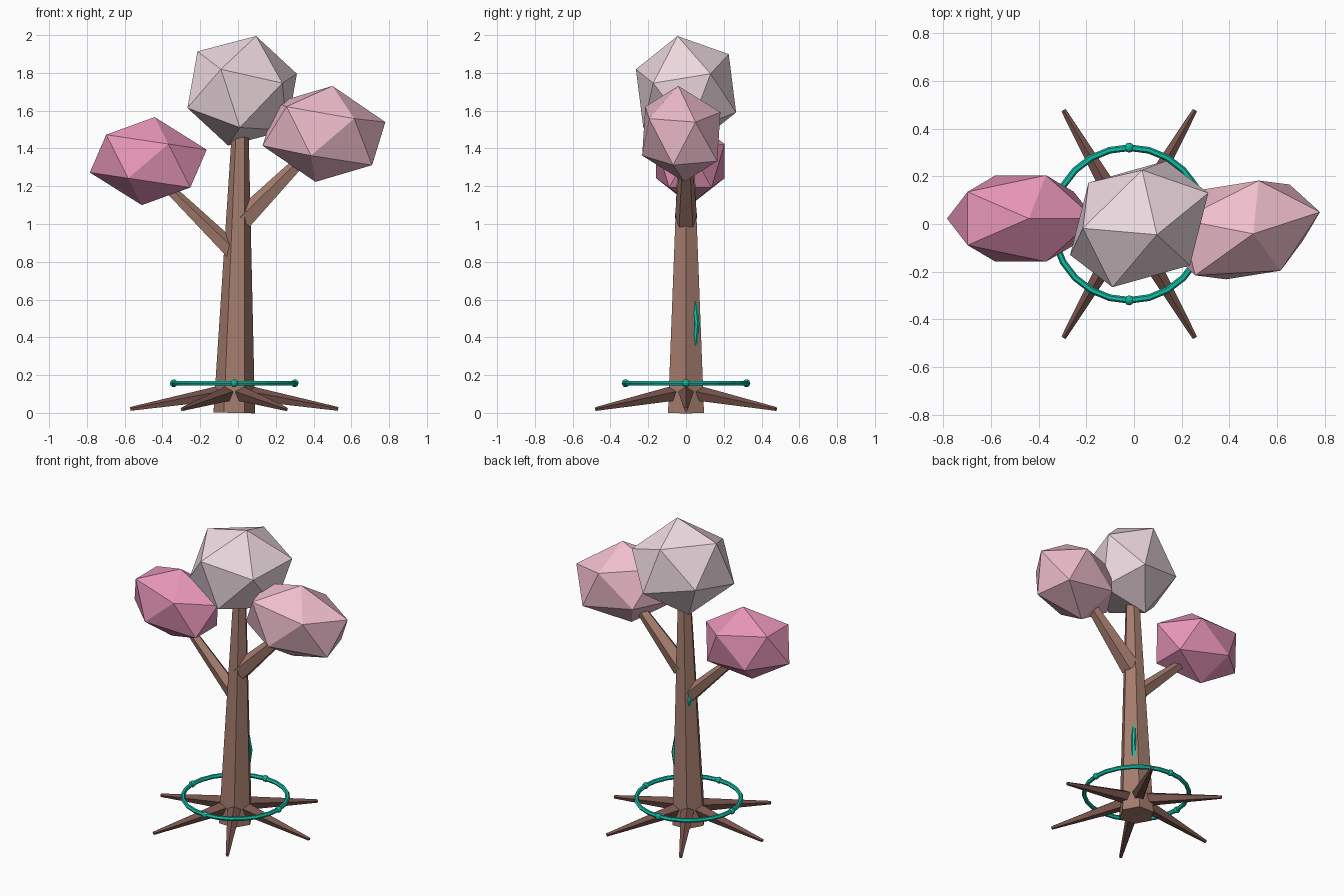
import bpy, bmesh, math
from mathutils import Vector, Matrix

if "Cube" in bpy.data.objects:
    bpy.data.objects.remove(bpy.data.objects["Cube"])


def material(name, rgb):
    m = bpy.data.materials.new(name)
    m.diffuse_color = (*rgb, 1)
    m.use_nodes = True
    m.node_tree.nodes["Principled BSDF"].inputs["Base Color"].default_value = m.diffuse_color
    return m


BARK = material("bark", (0.376, 0.205, 0.156))
ROOT = material("root_bark", (0.19, 0.09, 0.072))
TEAL = material("teal", (0.005, 0.515, 0.376))
PALE = material("pale_blossom", (0.855, 0.70, 0.745))
PINK = material("pink_blossom", (0.87, 0.515, 0.61))
ROSE = material("rose_blossom", (0.807, 0.305, 0.485))


def finish(name, bm, mat):
    bmesh.ops.recalc_face_normals(bm, faces=bm.faces)
    me = bpy.data.meshes.new(name)
    bm.to_mesh(me)
    bm.free()
    me.materials.append(mat)
    ob = bpy.data.objects.new(name, me)
    bpy.context.collection.objects.link(ob)
    return ob


def limb(name, a, b, ra, rb, sides, mat):
    """Flat-sided tapered limb from a to b."""
    a, b = Vector(a), Vector(b)
    d = (b - a).normalized()
    side = Vector((0, 0, 1)).cross(d).normalized()
    up = d.cross(side)
    bm = bmesh.new()
    rings = []
    for p, r in ((a, ra), (b, rb)):
        rings.append([bm.verts.new(p + r * (math.cos(t) * up + math.sin(t) * side))
                      for t in (2 * math.pi * i / sides for i in range(sides))])
    for i in range(sides):
        j = (i + 1) % sides
        bm.faces.new((rings[0][i], rings[0][j], rings[1][j], rings[1][i]))
    for ring in rings:
        bm.faces.new(ring)
    return finish(name, bm, mat)


def foliage(name, centre, x, y, z, mat):
    """Icosahedron stretched along three axis vectors."""
    m = Matrix((x, y, z)).transposed().to_4x4()
    m.translation = centre
    bm = bmesh.new()
    bmesh.ops.create_icosphere(bm, subdivisions=1, radius=1)
    bmesh.ops.transform(bm, matrix=m, verts=bm.verts)
    return finish(name, bm, mat)


CX = -0.02

# Trunk and two branches
limb("trunk", (CX, 0, 0), (0.012, 0, 1.5), 0.11, 0.044, 6, BARK)
limb("left_branch", (-0.013, 0, 0.84), (-0.40, 0.01, 1.22), 0.052, 0.027, 5, BARK)
limb("right_branch", (0.025, 0, 1.02), (0.38, 0, 1.38), 0.062, 0.03, 5, BARK)

# Six spreading roots
for i in range(6):
    t = i * math.pi / 3
    c, s = math.cos(t), math.sin(t)
    limb(f"root_{i + 1}", (CX + 0.05 * c, 0.05 * s, 0.105),
         (CX + 0.55 * c, 0.55 * s, 0.02), 0.045, 0.011, 5, ROOT)

# Blossom clumps
foliage("top_foliage", (0.022, 0, 1.705), (0.287, 0.168, -0.044),
        (-0.118, 0.235, 0.09), (0.074, -0.045, 0.29), PALE)
foliage("right_foliage", (0.455, -0.025, 1.477), (0.341, 0.092, -0.057),
        (-0.054, 0.222, 0.02), (0.045, -0.016, 0.254), PINK)
foliage("left_foliage", (-0.475, 0.023, 1.333), (0.329, 0, -0.049),
        (0, 0.213, 0), (0.034, 0, 0.233), ROSE)

# Teal ring around the trunk with four beads
bpy.ops.mesh.primitive_torus_add(location=(CX, 0, 0.157), major_radius=0.32,
                                 minor_radius=0.014, major_segments=24, minor_segments=6)
ring = bpy.context.object
ring.name = "ring"
ring.data.materials.append(TEAL)
for i in range(4):
    t = i * math.pi / 2
    bm = bmesh.new()
    bmesh.ops.create_icosphere(bm, subdivisions=2, radius=0.021, matrix=Matrix.Translation(
        (CX + 0.32 * math.cos(t), 0.32 * math.sin(t), 0.157)))
    finish(f"ring_bead_{i + 1}", bm, TEAL)

# Teal vine winding mostly inside the trunk, surfacing at the back
path = [(0.035, 0.042, 0.30), (0.051, 0.058, 0.47), (0.03, 0.042, 0.63),
        (-0.025, 0.03, 0.73), (-0.054, 0.036, 0.84), (-0.02, 0.01, 0.92)]
cu = bpy.data.curves.new("vine", 'CURVE')
cu.dimensions = '3D'
cu.bevel_depth = 0.014
cu.bevel_resolution = 1
cu.use_fill_caps = True
sp = cu.splines.new('POLY')
sp.points.add(len(path) - 1)
for p, co in zip(sp.points, path):
    p.co = (*co, 1)
sp.use_smooth = False
cu.materials.append(TEAL)
vine = bpy.data.objects.new("vine", cu)
bpy.context.collection.objects.link(vine)
